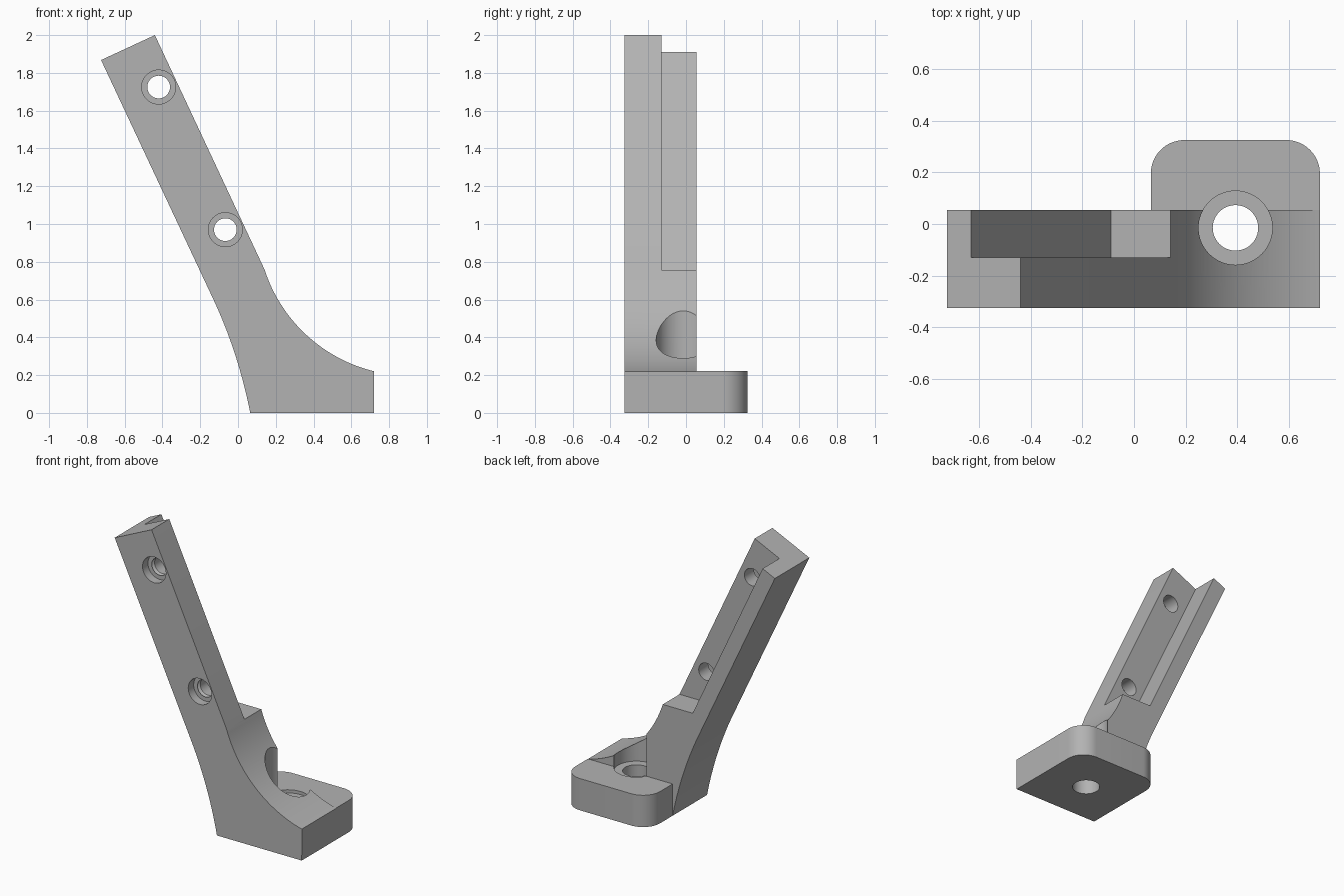
import bpy, math
from mathutils import Vector

cube = bpy.data.objects.get("Cube")
if cube:
    bpy.data.objects.remove(cube)

grey = bpy.data.materials.new("plain grey")
grey.use_nodes = True
colour = (0.45, 0.45, 0.45, 1)
grey.diffuse_color = colour
grey.node_tree.nodes["Principled BSDF"].inputs["Base Color"].default_value = colour


def prism(name, outline, axis, low, high):
    """Extrude a 2D outline along y (outline in x, z) or z (outline in x, y)."""
    def place(p, h):
        return (p[0], h, p[1]) if axis == "y" else (p[0], p[1], h)
    n = len(outline)
    verts = [place(p, h) for h in (low, high) for p in outline]
    faces = [list(range(n))[::-1], list(range(n, 2 * n))]
    faces += [(i, (i + 1) % n, (i + 1) % n + n, i + n) for i in range(n)]
    mesh = bpy.data.meshes.new(name)
    mesh.from_pydata(verts, [], faces)
    obj = bpy.data.objects.new(name, mesh)
    bpy.context.collection.objects.link(obj)
    mesh.materials.append(grey)
    # make the normals point outwards whatever the outline direction
    bpy.context.view_layer.objects.active = obj
    bpy.ops.object.mode_set(mode="EDIT")
    bpy.ops.mesh.select_all(action="SELECT")
    bpy.ops.mesh.normals_make_consistent(inside=False)
    bpy.ops.object.mode_set(mode="OBJECT")
    return obj


def arc(cx, cy, r, start, end, steps):
    angles = [math.radians(start + (end - start) * i / steps) for i in range(steps + 1)]
    return [(cx + r * math.cos(a), cy + r * math.sin(a)) for a in angles]


def drill(r1, r2, depth, location, rotation=(0, 0, 0)):
    bpy.ops.mesh.primitive_cone_add(vertices=64, radius1=r1, radius2=r2, depth=depth,
                                    location=location, rotation=rotation)
    return bpy.context.object


def combine(target, tool, operation):
    mod = target.modifiers.new(operation.lower(), "BOOLEAN")
    mod.operation, mod.solver, mod.object = operation, "EXACT", tool
    bpy.context.view_layer.objects.active = target
    bpy.ops.object.modifier_apply(modifier=mod.name)
    bpy.data.objects.remove(tool)


FRONT, BACK, LEDGE = -0.325, 0.055, -0.13

# Leaning arm with a concave sweep into the foot and a gentle bend behind
outline = [(-0.725, 1.868), (-0.44, 2.0)]
outline += arc(0.913, 1.009, 0.812, 197.9, 256.3, 32)
outline += [(0.72, 0), (0.065, 0)]
bend = [Vector(p) for p in ((0.065, 0), (0.001, 0.32), (-0.13, 0.6))]
for i in range(1, 17):
    t = i / 16
    outline.append(tuple(bend[0] * (1 - t) ** 2 + bend[1] * 2 * t * (1 - t) + bend[2] * t * t))
bracket = prism("bracket", outline, "y", FRONT, BACK)

# Foot plate with two rounded back corners
foot = [(0.065, BACK), (0.72, BACK)]
foot += arc(0.59, 0.195, 0.13, 0, 90, 16) + arc(0.195, 0.195, 0.13, 90, 180, 16)
combine(bracket, prism("foot_plate", foot, "z", 0, 0.222), "UNION")

# Channel along the back of the arm
lean = 0.468
channel = [(-0.09, 0.757), (0.5, 0.757), (0.5, 2.3), (-0.09 - lean * (2.3 - 0.757), 2.3)]
combine(bracket, prism("channel_cutter", channel, "y", LEDGE, 0.2), "DIFFERENCE")

# Countersunk screw holes through the arm
turn = (-math.pi / 2, 0, 0)
for x, z in ((-0.42, 1.725), (-0.067, 0.97)):
    for r1, r2, start, end in ((0.06, 0.06, -0.4, 0), (0.09, 0.09, -0.4, -0.265),
                               (0.09, 0.06, -0.265, -0.235)):
        tool = drill(r1, r2, end - start, (x, (start + end) / 2, z), turn)
        combine(bracket, tool, "DIFFERENCE")

# Counterbored bolt hole through the foot
for r, low, high in ((0.088, -0.1, 0.5), (0.143, 0.2, 1.0)):
    combine(bracket, drill(r, r, high - low, (0.393, -0.015, (low + high) / 2)), "DIFFERENCE")

bpy.ops.object.select_all(action="DESELECT")
bracket.select_set(True)
bpy.context.view_layer.objects.active = bracket
bpy.ops.object.shade_smooth_by_angle(angle=math.radians(25))
